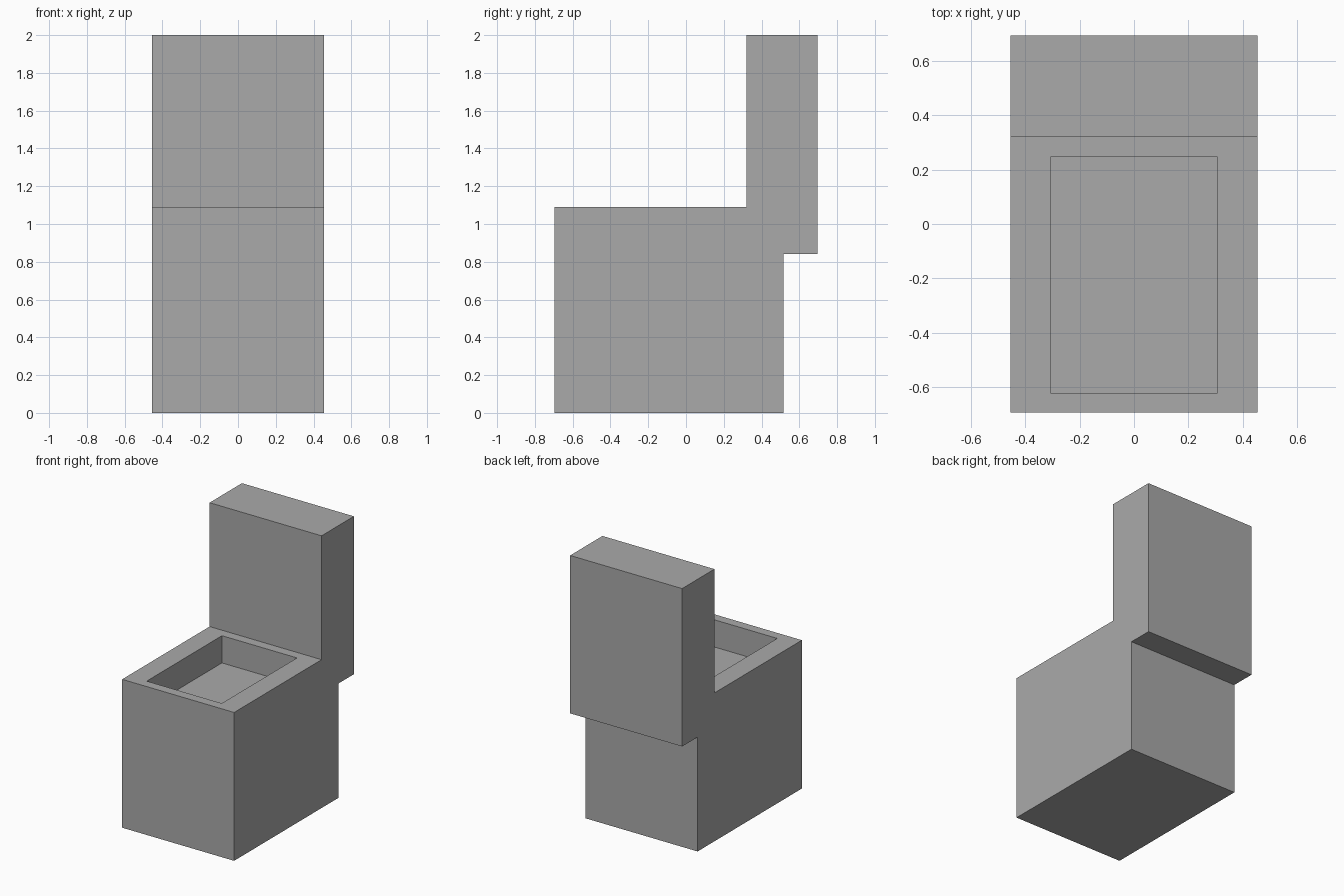
import bpy
import bmesh

cube = bpy.data.objects.get("Cube")
if cube:
    bpy.data.objects.remove(cube, do_unlink=True)

HALF_WIDTH = 0.455
RECESS_HALF_WIDTH = 0.305
RIM = 0.1
RECESS_DEPTH = 0.2
SEAT_Z = 1.09

grey = bpy.data.materials.new("plain grey")
grey.use_nodes = True
colour = (0.4, 0.4, 0.4, 1)
grey.diffuse_color = colour
grey.node_tree.nodes["Principled BSDF"].inputs["Base Color"].default_value = colour

# Side profile of base, seat and overhanging tank, as (y, z)
profile = [(-0.695, 0), (0.515, 0), (0.515, 0.84), (0.695, 0.84),
           (0.695, 2), (0.32, 2), (0.32, SEAT_Z), (-0.695, SEAT_Z)]

bm = bmesh.new()
side = bm.faces.new([bm.verts.new((-HALF_WIDTH, y, z)) for y, z in profile])
grown = bmesh.ops.extrude_face_region(bm, geom=[side])
bmesh.ops.translate(bm, vec=(2 * HALF_WIDTH, 0, 0),
                    verts=[v for v in grown["geom"] if isinstance(v, bmesh.types.BMVert)])
bmesh.ops.recalc_face_normals(bm, faces=bm.faces)

# Rectangular bowl sunk into the seat top
seat = next(f for f in bm.faces
            if f.normal.z > 0.9 and abs(f.calc_center_median().z - SEAT_Z) < 0.01)
bmesh.ops.inset_individual(bm, faces=[seat], thickness=RIM)
for v in seat.verts:
    v.co.x = RECESS_HALF_WIDTH if v.co.x > 0 else -RECESS_HALF_WIDTH
floor = bmesh.ops.extrude_discrete_faces(bm, faces=[seat])["faces"][0]
bmesh.ops.translate(bm, vec=(0, 0, -RECESS_DEPTH), verts=floor.verts)
bmesh.ops.recalc_face_normals(bm, faces=bm.faces)

mesh = bpy.data.meshes.new("toilet_body")
bm.to_mesh(mesh)
bm.free()
mesh.materials.append(grey)
toilet = bpy.data.objects.new("toilet_body", mesh)
bpy.context.collection.objects.link(toilet)
